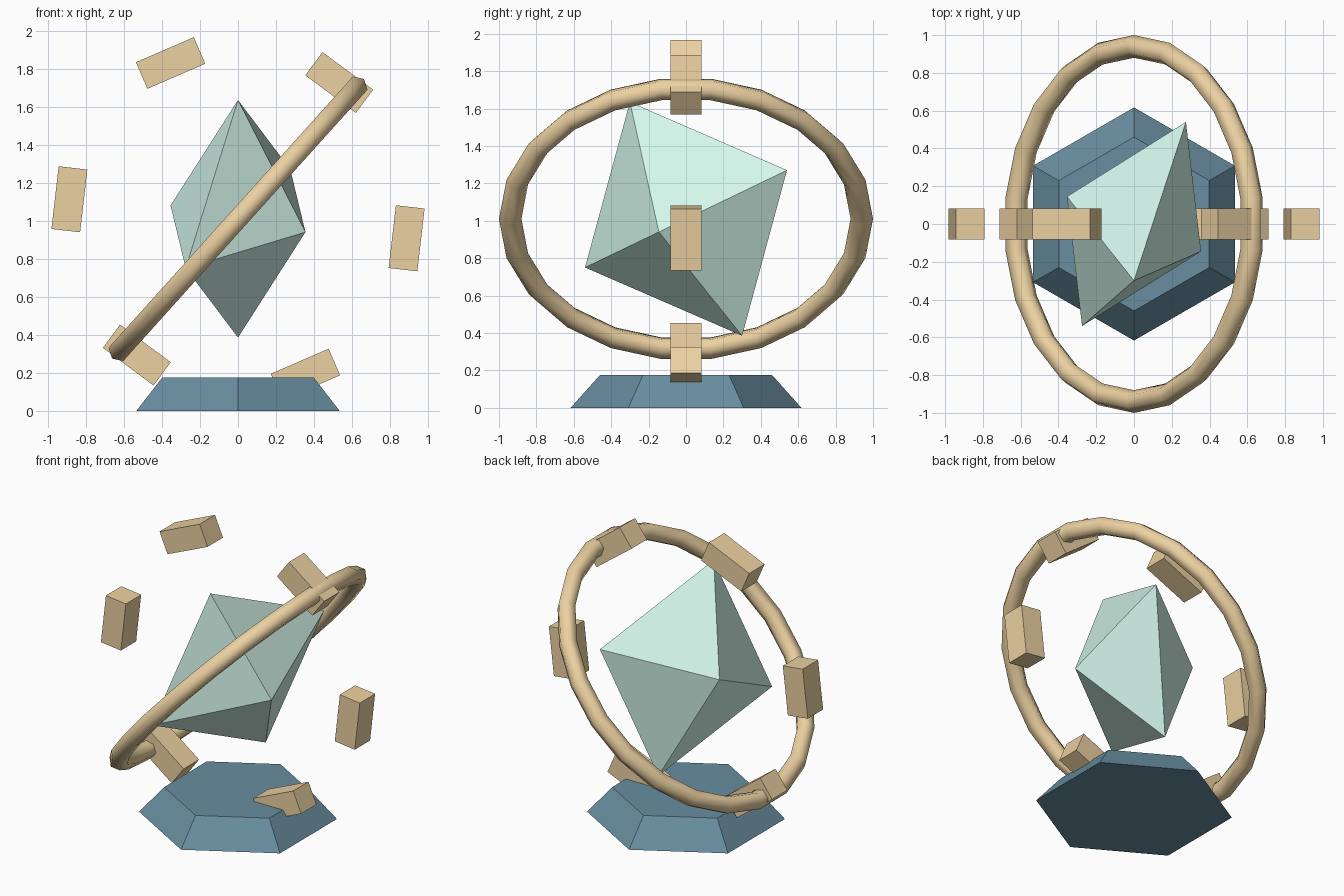
import bpy, bmesh
from math import radians, cos, sin
from mathutils import Vector

if "Cube" in bpy.data.objects:
    bpy.data.objects.remove(bpy.data.objects["Cube"])

CENTRE = Vector((0, 0, 1.01))


def material(name, rgb):
    m = bpy.data.materials.new(name)
    m.diffuse_color = (*rgb, 1)
    m.use_nodes = True
    m.node_tree.nodes["Principled BSDF"].inputs["Base Color"].default_value = m.diffuse_color
    return m


navy = material("navy", (0.14, 0.27, 0.35))
brass = material("brass", (0.84, 0.64, 0.36))
mint = material("mint", (0.66, 0.93, 0.84))


def finish(name, mat):
    o = bpy.context.object
    o.name = name
    o.data.materials.append(mat)
    return o


# Hexagonal tapered base, corners pointing along y
bpy.ops.mesh.primitive_cone_add(vertices=6, radius1=0.617, radius2=0.46,
                                depth=0.175, location=(0, 0, 0.0875))
finish("base", navy)

# Tilted ring around the crystal, turned so ring vertices lie on the y axis
bpy.ops.mesh.primitive_torus_add(major_segments=22, minor_segments=6,
                                 major_radius=0.94, minor_radius=0.06,
                                 location=CENTRE)
ring = finish("ring", brass)
ring.rotation_euler = (0, radians(-48), radians(0))
for v in ring.data.vertices:
    v.co.x, v.co.y = -v.co.y, v.co.x
bpy.ops.object.shade_smooth()

# Floating octahedral crystal: three perpendicular half axes, mirrored
bm = bmesh.new()
for axis in ((0, -0.30, 0.625), (0.275, 0.54, 0.26), (0.355, -0.145, -0.07)):
    bm.verts.new(Vector(axis))
    bm.verts.new(-Vector(axis))
bmesh.ops.convex_hull(bm, input=bm.verts)
bmesh.ops.recalc_face_normals(bm, faces=bm.faces)
mesh = bpy.data.meshes.new("crystal")
bm.to_mesh(mesh)
bm.free()
mesh.materials.append(mint)
crystal = bpy.data.objects.new("crystal", mesh)
crystal.location = CENTRE
bpy.context.collection.objects.link(crystal)

# Six floating blocks orbiting in the xz plane, long side along the orbit
for i in range(6):
    a = radians(-6.6 + 60 * i)
    pos = CENTRE + Vector((cos(a), 0, sin(a))) * 0.893
    bpy.ops.mesh.primitive_cube_add(size=1, location=pos, rotation=(0, -a, 0))
    block = finish(f"orbit_block_{i + 1}", brass)
    block.scale = (0.152, 0.166, 0.332)
